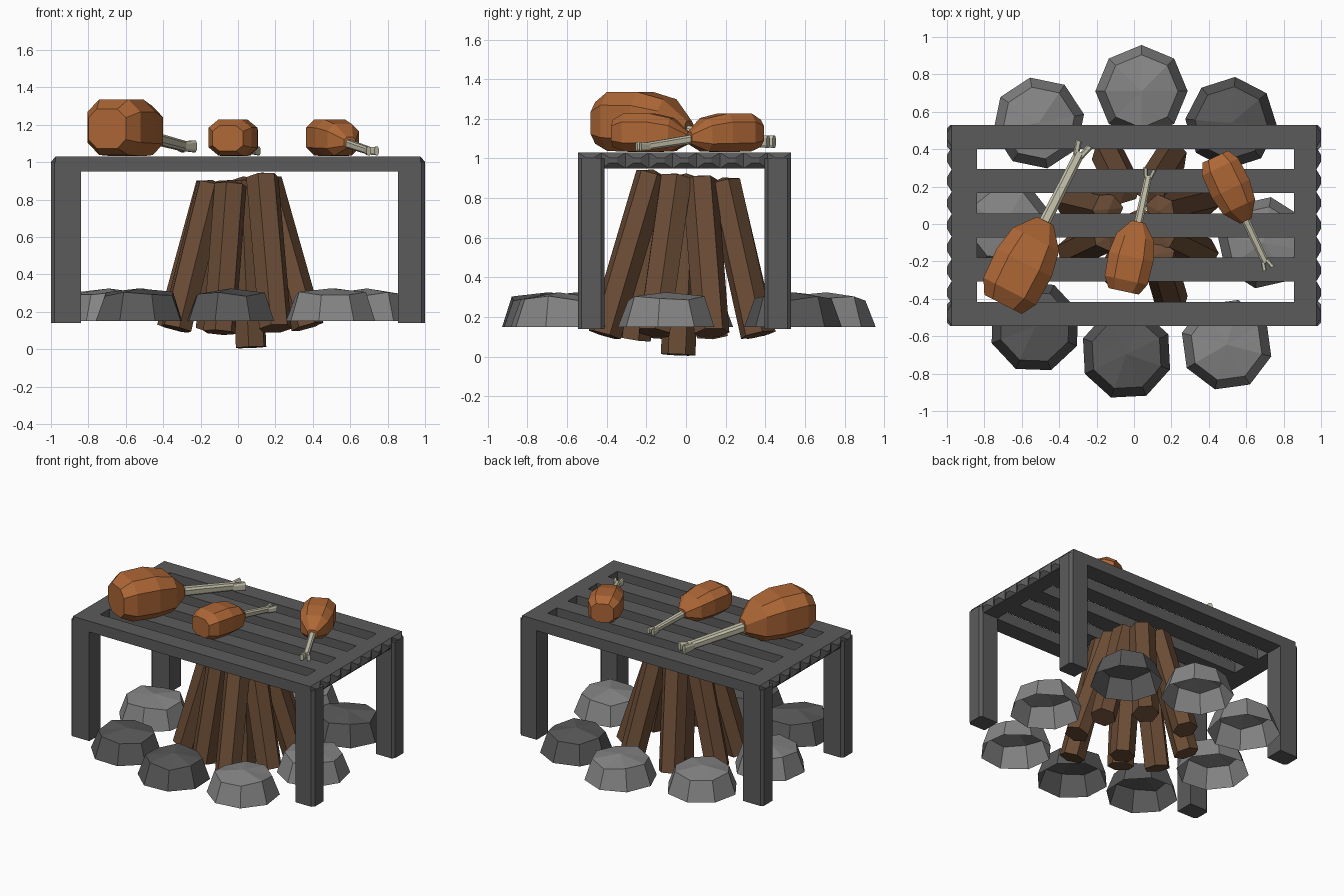
import bpy, bmesh, math
from mathutils import Vector, Matrix

if "Cube" in bpy.data.objects:
    bpy.data.objects.remove(bpy.data.objects["Cube"])


def material(name, rgb):
    m = bpy.data.materials.new(name)
    m.diffuse_color = (*rgb, 1)
    m.use_nodes = True
    m.node_tree.nodes["Principled BSDF"].inputs["Base Color"].default_value = m.diffuse_color
    return m


IRON = material("grill_iron", (0.105, 0.105, 0.105))
LIGHT = material("light_stone", (0.235, 0.235, 0.235))
DARK = material("dark_stone", (0.10, 0.10, 0.10))
WOOD = material("wood", (0.145, 0.072, 0.036))
MEAT = material("roast_meat", (0.42, 0.135, 0.037))
BONE = material("bone", (0.55, 0.53, 0.40))


def finish(bm, name, mat):
    bmesh.ops.recalc_face_normals(bm, faces=bm.faces)
    me = bpy.data.meshes.new(name)
    bm.to_mesh(me)
    bm.free()
    me.materials.append(mat)
    ob = bpy.data.objects.new(name, me)
    bpy.context.collection.objects.link(ob)
    return ob


def add_box(bm, lo, hi):
    lo, hi = Vector(lo), Vector(hi)
    mat = Matrix.Translation((lo + hi) / 2) @ Matrix.Diagonal((*(hi - lo), 1))
    return bmesh.ops.create_cube(bm, size=1, matrix=mat)["verts"]


def loft(bm, rings, cap_start=True, cap_end=True):
    """Skin a list of equal-length point rings."""
    vs = [[bm.verts.new(p) for p in r] for r in rings]
    n = len(vs[0])
    for a, b in zip(vs, vs[1:]):
        for i in range(n):
            bm.faces.new((a[i], a[(i + 1) % n], b[(i + 1) % n], b[i]))
    if cap_start:
        bm.faces.new(vs[0][::-1])
    if cap_end:
        bm.faces.new(vs[-1])
    return vs


# grill top: five bars, two side rails with pointed studs
Z0, Z1, Y0, Y1 = 0.95, 1.03, -0.545, 0.53
bm = bmesh.new()
for i in range(5):
    y = Y0 + i * 0.2365
    add_box(bm, (-0.85, y, Z0), (0.86, y + 0.129, Z1))
for s, inner in ((-1, 0.84), (1, 0.855)):
    a, b = sorted((s * inner, s * 0.975))
    add_box(bm, (a, Y0, Z0), (b, Y1, Z1))
    step = (Y1 - Y0) / 9
    for i in range(9):
        y = Y0 + i * step
        w = 0.3
        c = y + step / 2
        outer = [(s * 0.975, y, Z0), (s * 0.975, y + step, Z0),
                 (s * 0.975, y + step, Z1), (s * 0.975, y, Z1)]
        tip = [(s, c + (p[1] - c) * w, 0.99 + (p[2] - 0.99) * w) for p in outer]
        loft(bm, [outer, tip], cap_start=False)
finish(bm, "grill_top", IRON)

# legs with chamfered outer edges
for s, side, inner in ((-1, "left", 0.84), (1, "right", 0.855)):
    for y, end in ((Y0, "front"), (0.395, "back")):
        bm = bmesh.new()
        y2, c = y + 0.135, 0.018
        plan = [(inner, y), (1 - c, y), (1, y + c), (1, y2 - c), (1 - c, y2), (inner, y2)]
        loft(bm, [[(s * px, py, z) for px, py in plan] for z in (0.14, 1.0)])
        finish(bm, f"{end}_{side}_leg", IRON)

# ring of stones: open-bottomed eight-sided domes
stones = [(0.04, 0.71, LIGHT), (0.52, 0.54, DARK), (0.69, -0.10, LIGHT),
          (0.495, -0.645, LIGHT), (-0.04, -0.695, DARK), (-0.53, -0.55, DARK),
          (-0.69, 0.0, LIGHT), (-0.51, 0.54, LIGHT)]
for k, (x, y, mat) in enumerate(stones):
    bm = bmesh.new()
    rings = []
    for r, z in ((0.247, 0.15), (0.195, 0.295)):
        rings.append([(x + r * math.cos(math.tau * i / 8 + k * 0.7),
                       y + r * math.sin(math.tau * i / 8 + k * 0.7),
                       z + (0.012 * math.sin(i * 2.3 + k) if z > 0.2 else 0))
                      for i in range(8)])
    top = loft(bm, rings, False, False)[-1]
    tip = bm.verts.new((x, y, 0.325))
    for i in range(8):
        bm.faces.new((top[i], top[(i + 1) % 8], tip))
    finish(bm, f"stone_{k + 1}", mat)

# firewood: leaning six-sided logs round an upright one
logs = [((0.20, -0.41, 0.11), (0.13, -0.17, 0.92)), ((0.37, -0.16, 0.12), (0.15, -0.05, 0.90)),
        ((0.38, 0.13, 0.12), (0.14, 0.07, 0.89)), ((0.20, 0.36, 0.11), (0.09, 0.19, 0.88)),
        ((-0.14, 0.37, 0.11), (-0.05, 0.19, 0.88)), ((-0.35, 0.13, 0.11), (-0.14, 0.08, 0.88)),
        ((-0.33, -0.15, 0.11), (-0.14, -0.06, 0.88)), ((-0.10, -0.26, 0.09), (-0.04, -0.14, 0.88)),
        ((0.07, -0.04, 0.01), (0.03, 0.0, 0.90))]
for k, (a, b) in enumerate(logs):
    a, b = Vector(a), Vector(b)
    q = (b - a).to_track_quat('Z', 'Y')
    bm = bmesh.new()
    rings = []
    for p in (a, b):
        rings.append([p + q @ Vector((0.09 * math.cos(math.tau * i / 6 + k),
                                      0.085 * math.sin(math.tau * i / 6 + k), 0))
                      for i in range(6)])
    vs = loft(bm, rings, True, False)
    tip = bm.verts.new(b + (b - a).normalized() * 0.025)
    for i in range(6):
        bm.faces.new((vs[-1][i], vs[-1][(i + 1) % 6], tip))
    finish(bm, f"log_{k + 1}", WOOD)

# drumsticks: lofted chamfered-square meat, thin bone with forked end
OCT = [(1, -.55), (1, .55), (.55, 1), (-.55, 1), (-1, .55), (-1, -.55), (-.55, -1), (.55, -1)]


def section(centre, side, hw, hh):
    return [centre + side * (u * hw) + Vector((0, 0, v * hh)) for u, v in OCT]


def drumstick(name, start, end, meat_len, hw, hh, bone_r, bone_z):
    a, b = Vector((*start, 0)), Vector((*end, 0))
    d = (b - a).normalized()
    side = Vector((d.y, -d.x, 0))
    bm = bmesh.new()
    rings = []
    # (fraction along meat, section scale, height of the centre line)
    for t, s, lift in ((0, .68, .95), (.16, .96, 1), (.5, 1, .98), (.78, .84, .88), (1, .3, .72)):
        c = a + d * (meat_len * t)
        c.z = 1.032 + hh * lift
        rings.append(section(c, side, hw * s, hh * min(s, lift)))
    loft(bm, rings)
    finish(bm, name + "_meat", MEAT)

    bm = bmesh.new()
    p = a + d * (meat_len * 0.85)
    p.z = 1.032 + hh * 0.72
    e = b - d * bone_r * 1.6
    e.z = bone_z
    loft(bm, [section(p, side, bone_r, bone_r), section(e, side, bone_r * .85, bone_r * .85)])
    for s in (-1, 1):
        k0 = e - d * bone_r + side * (s * bone_r * .35)
        k1 = b + side * (s * bone_r * 1.05)
        k1.z = bone_z
        loft(bm, [section(k0, side, bone_r * .5, bone_r * .8),
                  section(k1, side, bone_r * .55, bone_r)])
    finish(bm, name + "_bone", BONE)


drumstick("large_drumstick", (-0.70, -0.43), (-0.265, 0.43), 0.50, 0.165, 0.155, 0.032, 1.085)
drumstick("middle_drumstick", (-0.055, -0.36), (0.085, 0.295), 0.38, 0.122, 0.10, 0.023, 1.06)
drumstick("small_drumstick", (0.435, 0.36), (0.72, -0.24), 0.38, 0.112, 0.10, 0.023, 1.06)
